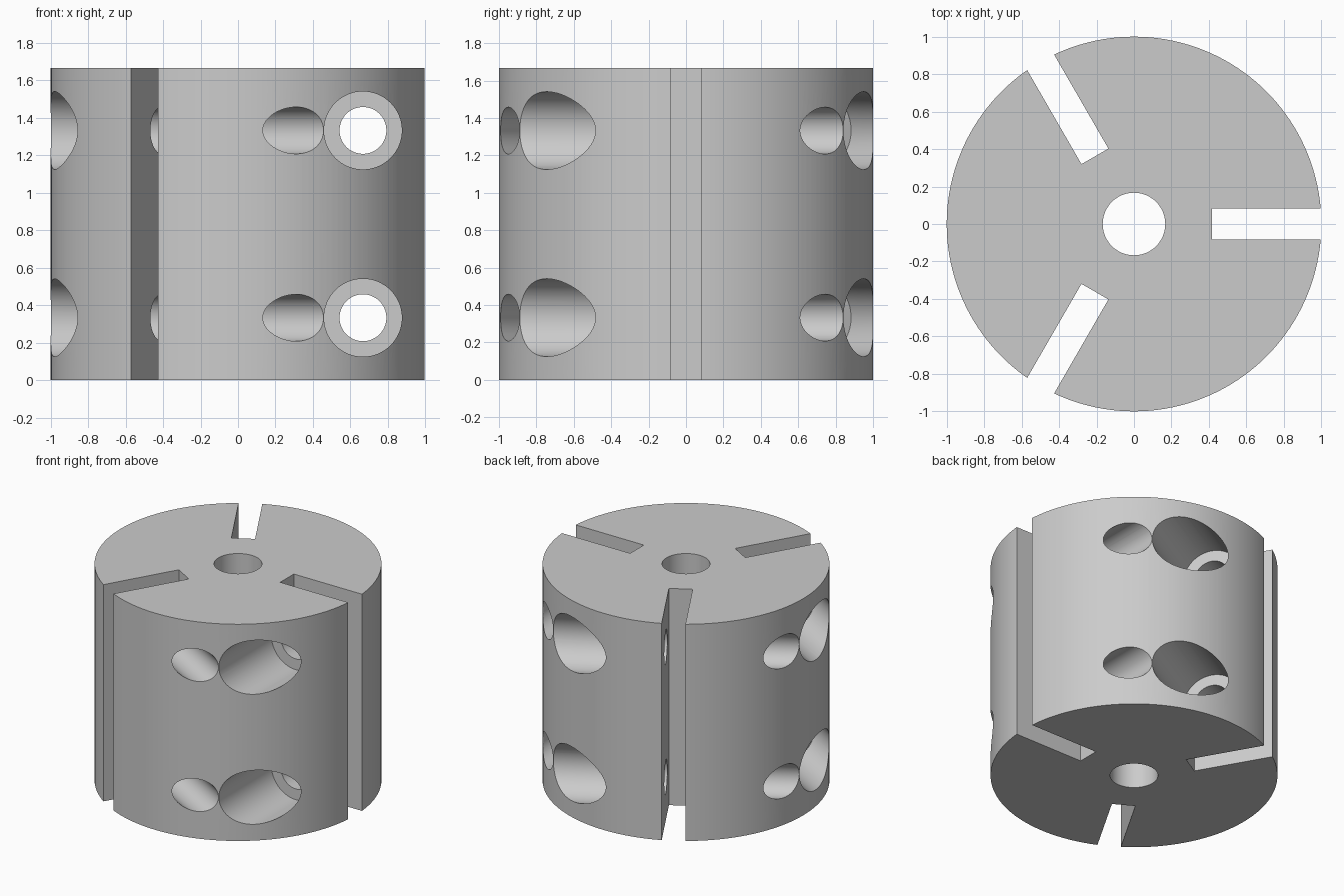
import bpy, bmesh
from math import pi, radians
from mathutils import Matrix, Vector

HEIGHT = 1.667
SLOTS = [radians(a) for a in (0, 120, 240)]

if "Cube" in bpy.data.objects:
    bpy.data.objects.remove(bpy.data.objects["Cube"], do_unlink=True)

steel = bpy.data.materials.new("plain_grey")
steel.use_nodes = True
GREY = (0.6, 0.6, 0.6, 1)
steel.diffuse_color = GREY
steel.node_tree.nodes["Principled BSDF"].inputs["Base Color"].default_value = GREY


def make_object(name, bm):
    bmesh.ops.recalc_face_normals(bm, faces=bm.faces)
    mesh = bpy.data.meshes.new(name)
    bm.to_mesh(mesh)
    bm.free()
    mesh.materials.append(steel)
    obj = bpy.data.objects.new(name, mesh)
    bpy.context.collection.objects.link(obj)
    return obj


def turned(name, profile, segments, matrix=Matrix()):
    """Solid turned about z from (radius, height) points."""
    bm = bmesh.new()
    rings = []
    for r, h in profile:
        ring = bmesh.ops.create_circle(bm, segments=segments, radius=r)["verts"]
        bmesh.ops.translate(bm, verts=ring, vec=(0, 0, h))
        rings.append(ring)
    bm.faces.new(rings[0])
    bm.faces.new(rings[-1])
    for low, high in zip(rings, rings[1:]):
        for i in range(segments):
            j = (i + 1) % segments
            bm.faces.new((low[i], low[j], high[j], high[i]))
    bmesh.ops.transform(bm, matrix=matrix, verts=bm.verts)
    return make_object(name, bm)


def box(name, low, high, matrix):
    bm = bmesh.new()
    bmesh.ops.create_cube(bm, size=1)
    low, high = Vector(low), Vector(high)
    bmesh.ops.scale(bm, vec=high - low, verts=bm.verts)
    bmesh.ops.translate(bm, vec=(low + high) / 2, verts=bm.verts)
    bmesh.ops.transform(bm, matrix=matrix, verts=bm.verts)
    return make_object(name, bm)


def cut(target, cutter):
    cutter.hide_render = True
    mod = target.modifiers.new("cut", "BOOLEAN")
    mod.operation = "DIFFERENCE"
    mod.solver = "EXACT"
    mod.object = cutter
    bpy.context.view_layer.objects.active = target
    bpy.ops.object.modifier_apply(modifier=mod.name)
    bpy.data.objects.remove(cutter, do_unlink=True)


# Round body with a central bore
body = turned("slotted_cylinder", [(1, 0), (1, HEIGHT)], 180)
cut(body, turned("bore_cutter", [(0.167, -0.1), (0.167, HEIGHT + 0.1)], 64))

# Three radial slots, each crossed by two counterbored bolt holes
drill = [(0.208, -1.2), (0.208, -0.25), (0.125, -0.25), (0.125, 1.2)]
for angle in SLOTS:
    turn = Matrix.Rotation(angle, 4, "Z")
    cut(body, box("slot_cutter", (0.417, -0.083, -0.1), (1.2, 0.083, HEIGHT + 0.1), turn))
    for z in (0.333, 1.333):
        place = turn @ Matrix.Translation((0.667, 0, z)) @ Matrix.Rotation(-pi / 2, 4, "X")
        cut(body, turned("bolt_hole_cutter", drill, 64, place))

# Smooth curved walls, crisp machined edges
bpy.ops.object.select_all(action="DESELECT")
body.select_set(True)
bpy.context.view_layer.objects.active = body
bpy.ops.object.shade_smooth_by_angle(angle=radians(30))
